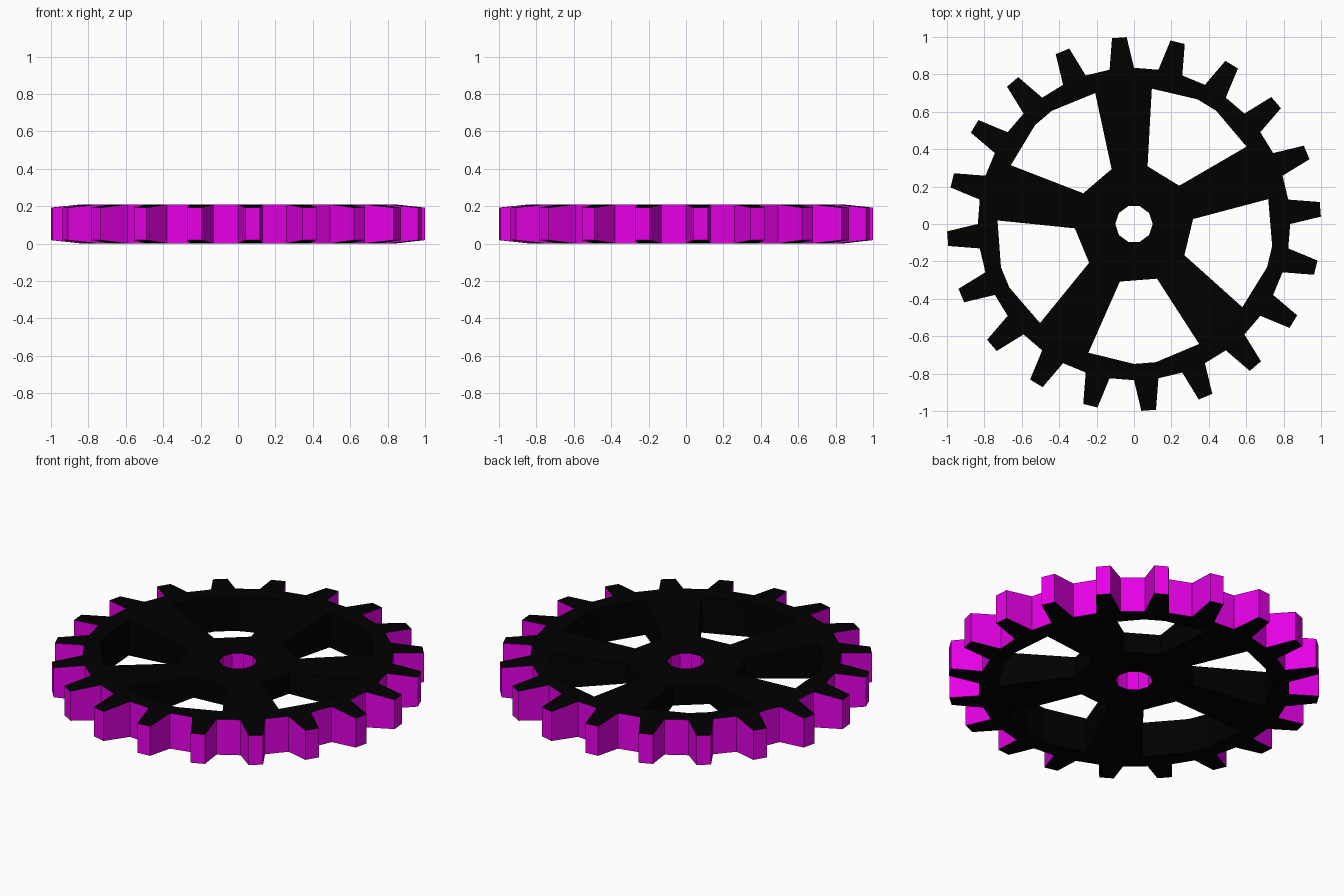
import bpy, bmesh
from math import sin, cos, radians, degrees, atan2, hypot

if "Cube" in bpy.data.objects:
    bpy.data.objects.remove(bpy.data.objects["Cube"])

TEETH, SPOKES = 20, 5
THICK, TIP_INSET = 0.21, 0.018
HUB_LOW, HUB_HIGH = 0.05, 0.17
R_ROOT, R_TIP, R_HOLE = 0.835, 1.0, 0.1


def polar(r, deg):
    return (r * cos(radians(deg)), r * sin(radians(deg)), 0)


def add_loop(bm, pts):
    vs = [bm.verts.new(p) for p in pts]
    return vs, [bm.edges.new((vs[i], vs[(i + 1) % len(vs)])) for i in range(len(vs))]


def material(name, rgb):
    m = bpy.data.materials.new(name)
    m.diffuse_color = (*rgb, 1)
    m.use_nodes = True
    m.node_tree.nodes["Principled BSDF"].inputs["Base Color"].default_value = m.diffuse_color
    return m


bm = bmesh.new()
mids = [-85.5 + 360 / SPOKES * k for k in range(SPOKES)]

# flat outline: rim band, hub disc with axle hole
_, outer = add_loop(bm, [polar(R_ROOT, 9 * i) for i in range(TEETH * 2)])
arc = [(0.73, -24), (0.748, -4.5), (0.748, 4.5), (0.73, 24)]
rim_v, rim_e = add_loop(bm, [polar(r, m + a) for m in mids for r, a in arc])
hub_v, hub_e = add_loop(bm, [polar(0.317, m + a) for m in mids for a in (-18.3, 18.3)])
_, hole = add_loop(bm, [polar(R_HOLE, 36 * i) for i in range(10)])
bmesh.ops.triangle_fill(bm, edges=outer + rim_e, use_beauty=True, normal=(0, 0, 1))
bmesh.ops.triangle_fill(bm, edges=hub_e + hole, use_beauty=True, normal=(0, 0, 1))

# spokes bridging hub and rim between the windows
for k in range(SPOKES):
    n = (k + 1) % SPOKES
    bm.faces.new((hub_v[2 * k + 1], rim_v[4 * k + 3], rim_v[4 * n], hub_v[2 * n]))
bmesh.ops.recalc_face_normals(bm, faces=bm.faces[:])

# thicken into a solid wheel, thinner at the hub
ext = bmesh.ops.extrude_face_region(bm, geom=bm.faces[:])
bmesh.ops.translate(bm, vec=(0, 0, THICK),
                    verts=[v for v in ext["geom"] if isinstance(v, bmesh.types.BMVert)])
for v in bm.verts:
    if hypot(v.co.x, v.co.y) < 0.5:
        v.co.z = HUB_HIGH if v.co.z > THICK / 2 else HUB_LOW
bmesh.ops.recalc_face_normals(bm, faces=bm.faces[:])

# teeth: every other rim face pulled out and narrowed
roots = []
for f in bm.faces:
    c = f.calc_center_median()
    if abs(f.normal.z) < 0.1 and hypot(c.x, c.y) > 0.8:
        if round((degrees(atan2(c.y, c.x)) % 360 - 4.5) / 9) % 2 == 0:
            roots.append(f)
tips = bmesh.ops.extrude_discrete_faces(bm, faces=roots)["faces"]
for f in tips:
    c = f.calc_center_median()
    mid = degrees(atan2(c.y, c.x))
    for v in f.verts:
        side = 1 if c.x * v.co.y - c.y * v.co.x > 0 else -1
        z = THICK - TIP_INSET if v.co.z > THICK / 2 else TIP_INSET
        x, y, _ = polar(R_TIP, mid + 2.25 * side)
        v.co = (x, y, z)
bmesh.ops.recalc_face_normals(bm, faces=bm.faces[:])

# magenta on the tooth outline and axle hole, black elsewhere
for f in bm.faces:
    f.normal_update()
    c = f.calc_center_median()
    r = hypot(c.x, c.y)
    f.material_index = int(abs(f.normal.z) < 0.05 and (r > 0.8 or r < 0.12))

mesh = bpy.data.meshes.new("gear_wheel")
bm.to_mesh(mesh)
bm.free()
mesh.materials.append(material("black", (0.0, 0.0, 0.0)))
mesh.materials.append(material("magenta", (0.8, 0.0, 0.8)))
bpy.context.collection.objects.link(bpy.data.objects.new("gear_wheel", mesh))
